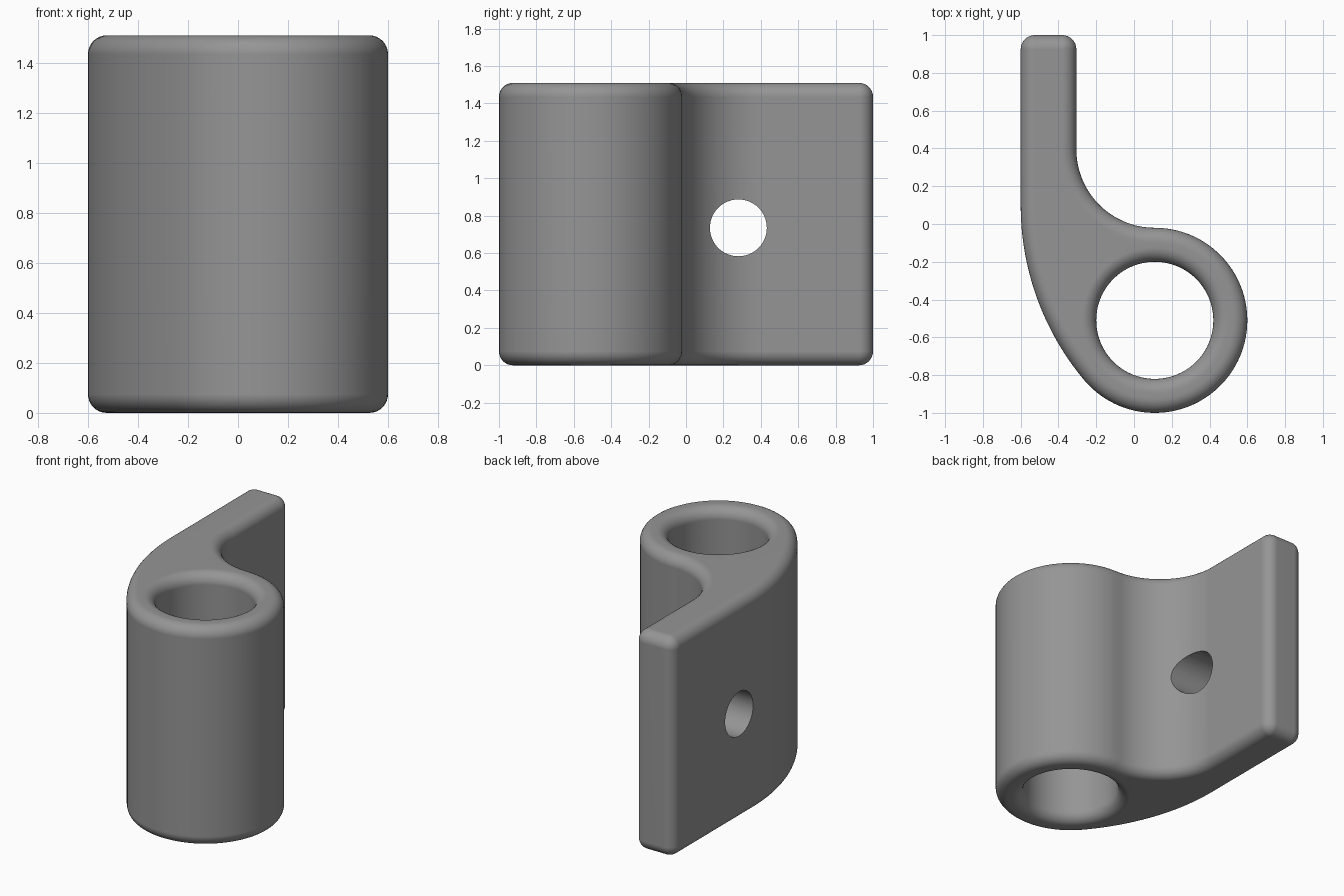
import bpy, bmesh, math

if "Cube" in bpy.data.objects:
    bpy.data.objects.remove(bpy.data.objects["Cube"])

HEIGHT, FILLET = 1.51, 0.075
RING = (0.11, -0.51)            # centre of the tube
R_OUT, R_BORE = 0.49, 0.31
ARM_L, ARM_R, ARM_END = -0.60, -0.305, 1.0
BACK_Y = 0.10                   # where the flat back turns into the sweep

# Large back sweep, tangent to the flat back and to the tube
dx, dy = RING[0] - ARM_L, BACK_Y - RING[1]
R_BACK = (dx * dx + dy * dy - R_OUT ** 2) / (2 * (dx - R_OUT))
BACK = (ARM_L + R_BACK, BACK_Y)
TANGENT = 180 + math.degrees(math.atan2(dy, BACK[0] - RING[0]))
R_NECK = RING[0] - ARM_R
NECK = (RING[0], RING[1] + R_OUT + R_NECK)


def arc(centre, radius, a0, a1, n):
    """Points of an arc, both ends included."""
    return [(centre[0] + radius * math.cos(math.radians(a0 + (a1 - a0) * i / n)),
             centre[1] + radius * math.sin(math.radians(a0 + (a1 - a0) * i / n)))
            for i in range(n + 1)]


def outline(d):
    """Outer profile moved inwards by d."""
    end_y = ARM_END - FILLET
    return (arc(RING, R_OUT - d, TANGENT, 450, 64)
            + arc(NECK, R_NECK + d, 270, 180, 32)
            + arc((ARM_R - FILLET, end_y), FILLET - d, 0, 90, 8)
            + arc((ARM_L + FILLET, end_y), FILLET - d, 90, 180, 8)
            + arc(BACK, R_BACK - d, 180, TANGENT, 24))


def bore(d):
    """Tube hole widened by d."""
    return arc(RING, R_BORE + d, 0, 360, 80)


def loft(bm, profile, layers):
    """Wall through the profile at each (inset, height) layer."""
    rings = [[bm.verts.new((x, y, z)) for x, y in profile(d)] for d, z in layers]
    for low, high in zip(rings, rings[1:]):
        for i in range(len(low)):
            j = (i + 1) % len(low)
            bm.faces.new((low[i], low[j], high[j], high[i]))


# Rounded rim layers, bottom to top
STEPS = 8
rim = []
for k in range(STEPS + 1):
    a = math.pi / 2 * k / STEPS
    rim.append((FILLET * (1 - math.sin(a)), FILLET * (1 - math.cos(a))))
layers = rim + [(d, HEIGHT - z) for d, z in reversed(rim)]

# Bracket body with tube bore
bm = bmesh.new()
loft(bm, outline, layers)
loft(bm, bore, layers)
bmesh.ops.remove_doubles(bm, verts=bm.verts, dist=1e-5)
for level in (0, HEIGHT):       # flat caps
    edges = [e for e in bm.edges if e.is_boundary
             and all(abs(v.co.z - level) < 1e-4 for v in e.verts)]
    bmesh.ops.triangle_fill(bm, edges=edges, use_beauty=True)
bmesh.ops.recalc_face_normals(bm, faces=bm.faces)
mesh = bpy.data.meshes.new("bracket")
bm.to_mesh(mesh)
bm.free()
bracket = bpy.data.objects.new("bracket", mesh)
bpy.context.collection.objects.link(bracket)

grey = bpy.data.materials.new("grey")
grey.diffuse_color = (0.3, 0.3, 0.3, 1)
grey.use_nodes = True
grey.node_tree.nodes["Principled BSDF"].inputs["Base Color"].default_value = grey.diffuse_color
mesh.materials.append(grey)

# Screw hole through the arm
bpy.ops.mesh.primitive_cylinder_add(vertices=64, radius=0.152, depth=0.9,
                                    location=(-0.45, 0.28, 0.735),
                                    rotation=(0, math.pi / 2, 0))
cutter = bpy.context.object
cutter.name = "screw_hole_cutter"
cutter.data.materials.append(grey)
cutter.hide_render = True
cutter.display_type = 'WIRE'

bpy.ops.object.select_all(action='DESELECT')
bracket.select_set(True)
bpy.context.view_layer.objects.active = bracket
cut = bracket.modifiers.new("screw_hole", 'BOOLEAN')
cut.operation, cut.solver, cut.object = 'DIFFERENCE', 'EXACT', cutter
bpy.ops.object.modifier_apply(modifier=cut.name)
bpy.data.objects.remove(cutter)

bpy.ops.object.shade_smooth_by_angle(angle=math.radians(30))
weighted = bracket.modifiers.new("even_shading", 'WEIGHTED_NORMAL')
weighted.keep_sharp = True
